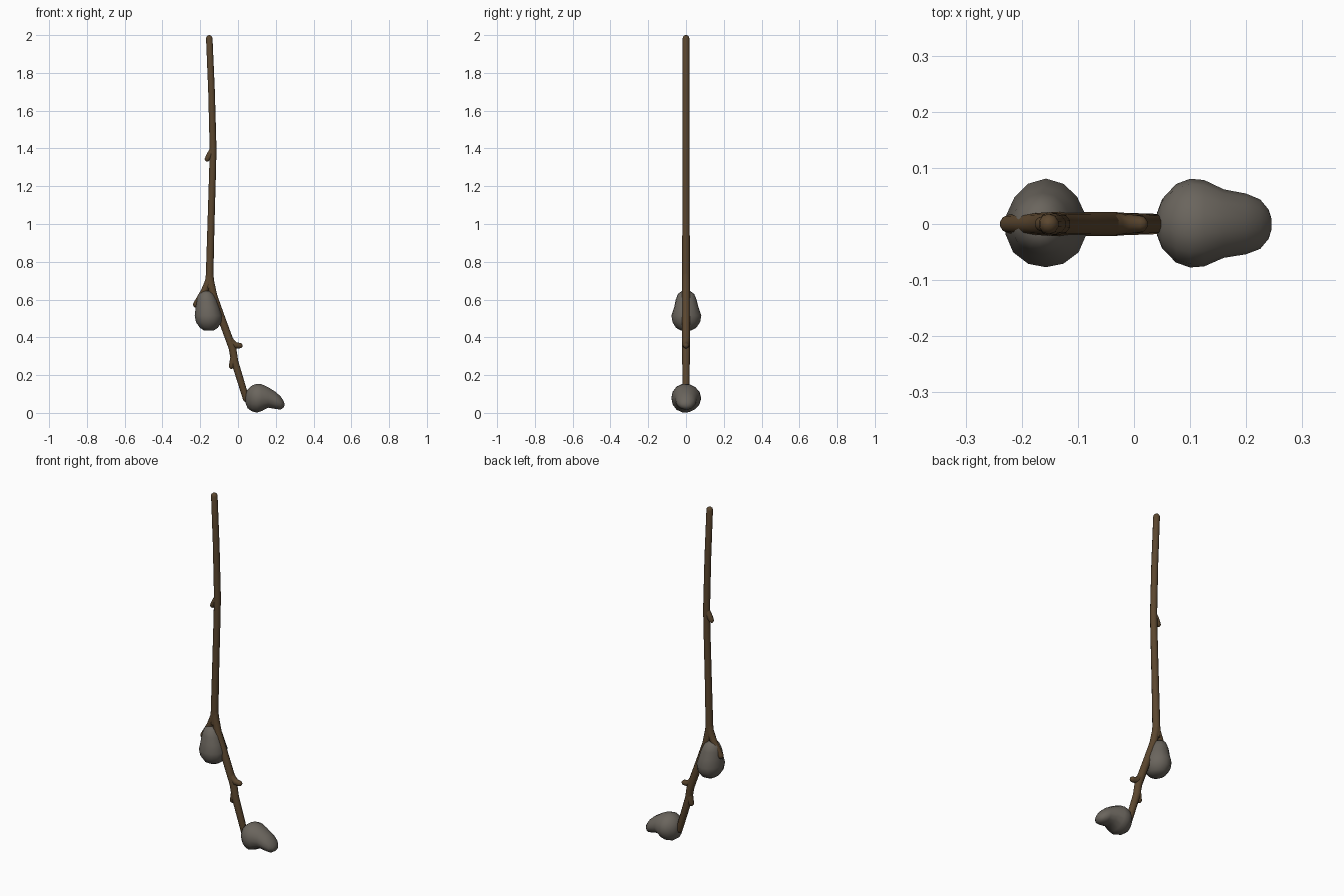
import bpy, bmesh, math
from mathutils import Vector


def material(name, col):
    m = bpy.data.materials.new(name)
    m.diffuse_color = (*col, 1)
    return m


wood = material("brown wood", (0.105, 0.062, 0.028))
stone = material("grey stone", (0.145, 0.13, 0.11))


def loft(name, rings, sides, mat, axis=None, wobble=0.0):
    """Skin rings (x, z, radius along y, radius across), all centred on y = 0."""
    bm = bmesh.new()
    loops = []
    for i, (x, z, ry, rv) in enumerate(rings):
        a, b = rings[max(i - 1, 0)], rings[min(i + 1, len(rings) - 1)]
        t = axis or Vector((b[0] - a[0], 0, b[1] - a[1])).normalized()
        u = Vector((0, 1, 0))
        v = t.cross(u)
        loop = []
        for k in range(sides):
            ang = math.tau * k / sides
            w = 1 + wobble * math.sin(3 * ang + i * 0.5)
            loop.append(bm.verts.new(Vector((x, 0, z)) + u * (math.cos(ang) * ry * w)
                                     + v * (math.sin(ang) * rv * w)))
        loops.append(loop)
    for p, q in zip(loops, loops[1:]):
        for k in range(sides):
            n = (k + 1) % sides
            bm.faces.new((p[k], p[n], q[n], q[k]))
    bm.faces.new(loops[0])
    bm.faces.new(loops[-1])
    bmesh.ops.recalc_face_normals(bm, faces=bm.faces)
    me = bpy.data.meshes.new(name)
    bm.to_mesh(me)
    bm.free()
    me.materials.append(mat)
    ob = bpy.data.objects.new(name, me)
    bpy.context.collection.objects.link(ob)
    bpy.context.view_layer.objects.active = ob
    ob.select_set(True)
    bpy.ops.object.shade_smooth_by_angle(angle=math.radians(50))
    ob.select_set(False)


def stick(name, pts):
    """Round branch through (x, z, radius) with a rounded far end."""
    (xa, za, _), (xb, zb, r) = pts[-2:]
    d = Vector((xb - xa, zb - za)).normalized()
    pts = pts + [(xb + d.x * r * s, zb + d.y * r * s, r * c)
                 for s, c in ((0.5, 0.87), (0.85, 0.5), (1.0, 0.12))]
    loft(name, [(x, z, r, r) for x, z, r in pts], 10, wood)


# main shaft, bottom to top
stick("shaft", [(-0.15, 0.66, 0.021), (-0.15, 0.74, 0.021), (-0.143, 1.0, 0.0195),
                (-0.134, 1.3, 0.019), (-0.132, 1.4, 0.019), (-0.14, 1.7, 0.0185),
                (-0.152, 1.982, 0.018)])
# forked lower limbs
stick("long_fork", [(-0.149, 0.76, 0.018), (-0.147, 0.70, 0.021), (-0.13, 0.62, 0.021),
                    (-0.087, 0.5, 0.021), (-0.03, 0.345, 0.021), (-0.017, 0.27, 0.02),
                    (0.043, 0.075, 0.018)])
stick("short_fork", [(-0.15, 0.76, 0.018), (-0.154, 0.70, 0.021), (-0.178, 0.645, 0.019),
                     (-0.222, 0.574, 0.017)])
# small twig knobs
stick("upper_knob", [(-0.134, 1.40, 0.014), (-0.15, 1.365, 0.017), (-0.163, 1.344, 0.014)])
stick("right_knob", [(-0.06, 0.42, 0.015), (-0.035, 0.375, 0.019), (-0.015, 0.358, 0.018),
                     (0.01, 0.356, 0.015)])
stick("lower_knob", [(-0.022, 0.33, 0.015), (-0.023, 0.285, 0.02), (-0.034, 0.248, 0.015)])

# pear-shaped stone in the fork
loft("fork_stone", [(-0.155, 0.437, 0.028, 0.028), (-0.155, 0.45, 0.053, 0.048),
                    (-0.156, 0.48, 0.073, 0.068), (-0.157, 0.515, 0.079, 0.073),
                    (-0.161, 0.56, 0.064, 0.063), (-0.165, 0.60, 0.055, 0.053),
                    (-0.167, 0.63, 0.043, 0.039), (-0.168, 0.645, 0.022, 0.018)],
     14, stone, Vector((0, 0, 1)), 0.025)
# two-lobed stone at the foot
loft("foot_stone", [(0.041, 0.075, 0.02, 0.025), (0.05, 0.075, 0.044, 0.05),
                    (0.075, 0.077, 0.07, 0.07), (0.1, 0.078, 0.079, 0.077),
                    (0.125, 0.08, 0.077, 0.072), (0.16, 0.081, 0.061, 0.055),
                    (0.2, 0.065, 0.054, 0.046), (0.225, 0.052, 0.044, 0.036),
                    (0.24, 0.046, 0.026, 0.02), (0.245, 0.045, 0.01, 0.008)],
     14, stone, Vector((1, 0, 0)), 0.02)
